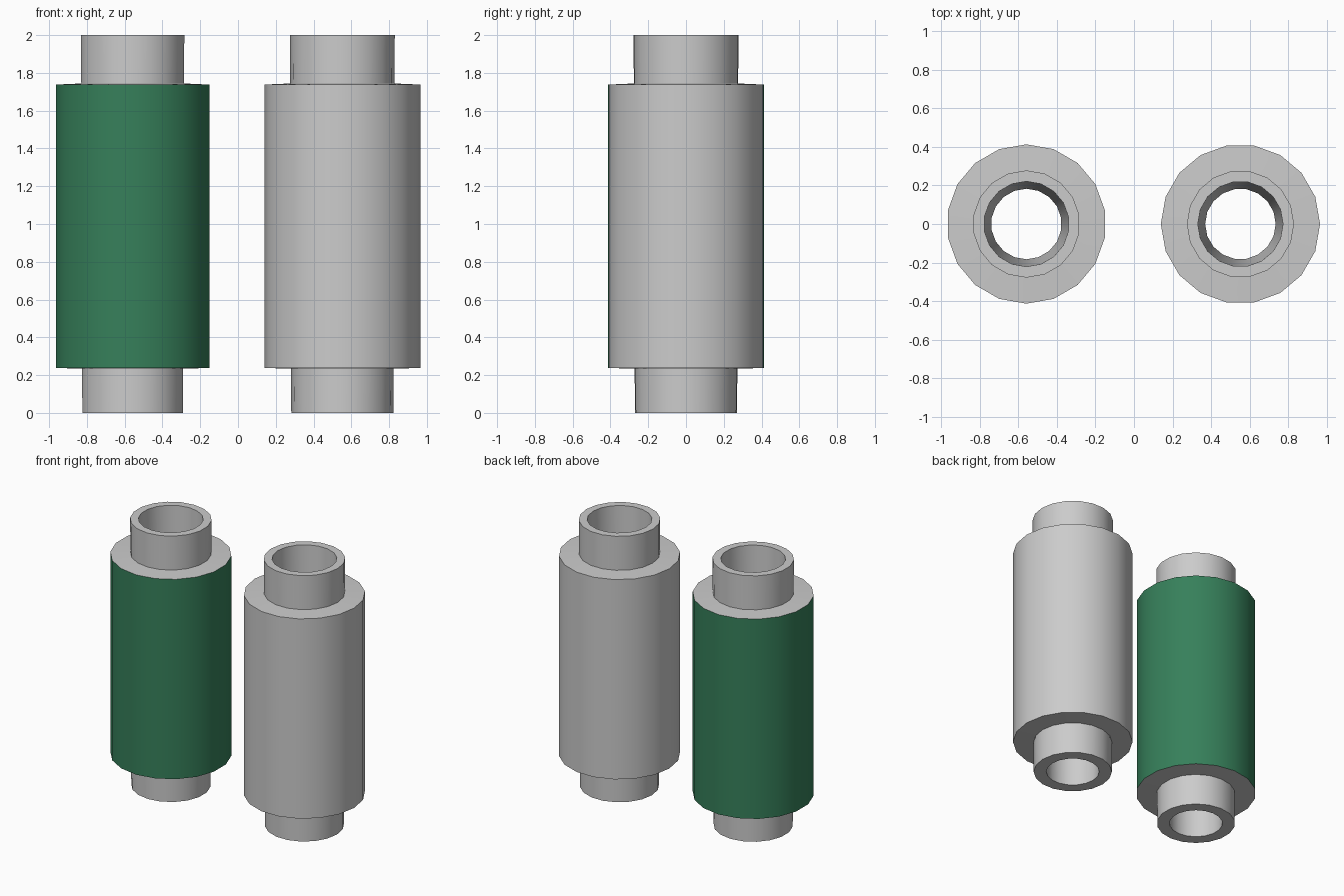
import bpy, bmesh, math

if "Cube" in bpy.data.objects:
    bpy.data.objects.remove(bpy.data.objects["Cube"])

SIDES = 18


def material(name, rgb):
    m = bpy.data.materials.new(name)
    m.diffuse_color = (*rgb, 1.0)
    m.use_nodes = True
    m.node_tree.nodes["Principled BSDF"].inputs["Base Color"].default_value = m.diffuse_color
    return m


grey = material("plain grey", (0.6, 0.6, 0.6))
green = material("dark green", (0.037, 0.215, 0.103))

# Closed lathe profile (radius, z): outside going up, then back down the bore
PROFILE = [
    (0.270, 0.0), (0.272, 0.234),     # lower neck
    (0.413, 0.238), (0.413, 1.738),   # wide body
    (0.276, 1.744), (0.278, 2.0),     # upper neck
    (0.221, 2.0), (0.183, 0.0),       # tapered bore
]
BODY_SEGMENT = 2  # profile segment forming the body wall


def roller(name, x, start_angle, body_material):
    bm = bmesh.new()
    rings = []
    for r, z in PROFILE:
        ring = []
        for i in range(SIDES):
            a = start_angle + 2 * math.pi * i / SIDES
            ring.append(bm.verts.new((r * math.cos(a), r * math.sin(a), z)))
        rings.append(ring)
    n = len(rings)
    for k in range(n):
        lo, hi = rings[k], rings[(k + 1) % n]
        for i in range(SIDES):
            j = (i + 1) % SIDES
            f = bm.faces.new((lo[i], lo[j], hi[j], hi[i]))
            f.material_index = 1 if k == BODY_SEGMENT else 0
    bmesh.ops.recalc_face_normals(bm, faces=bm.faces)
    me = bpy.data.meshes.new(name)
    bm.to_mesh(me)
    bm.free()
    me.materials.append(grey)
    me.materials.append(body_material)
    ob = bpy.data.objects.new(name, me)
    ob.location.x = x
    bpy.context.collection.objects.link(ob)
    bpy.ops.object.select_all(action='DESELECT')
    ob.select_set(True)
    bpy.context.view_layer.objects.active = ob
    bpy.ops.object.shade_smooth_by_angle(angle=math.radians(30))


# Left roller is turned half a facet against the right one
roller("green_roller", -0.558, math.pi / SIDES, green)
roller("grey_roller", 0.552, 0.0, grey)
